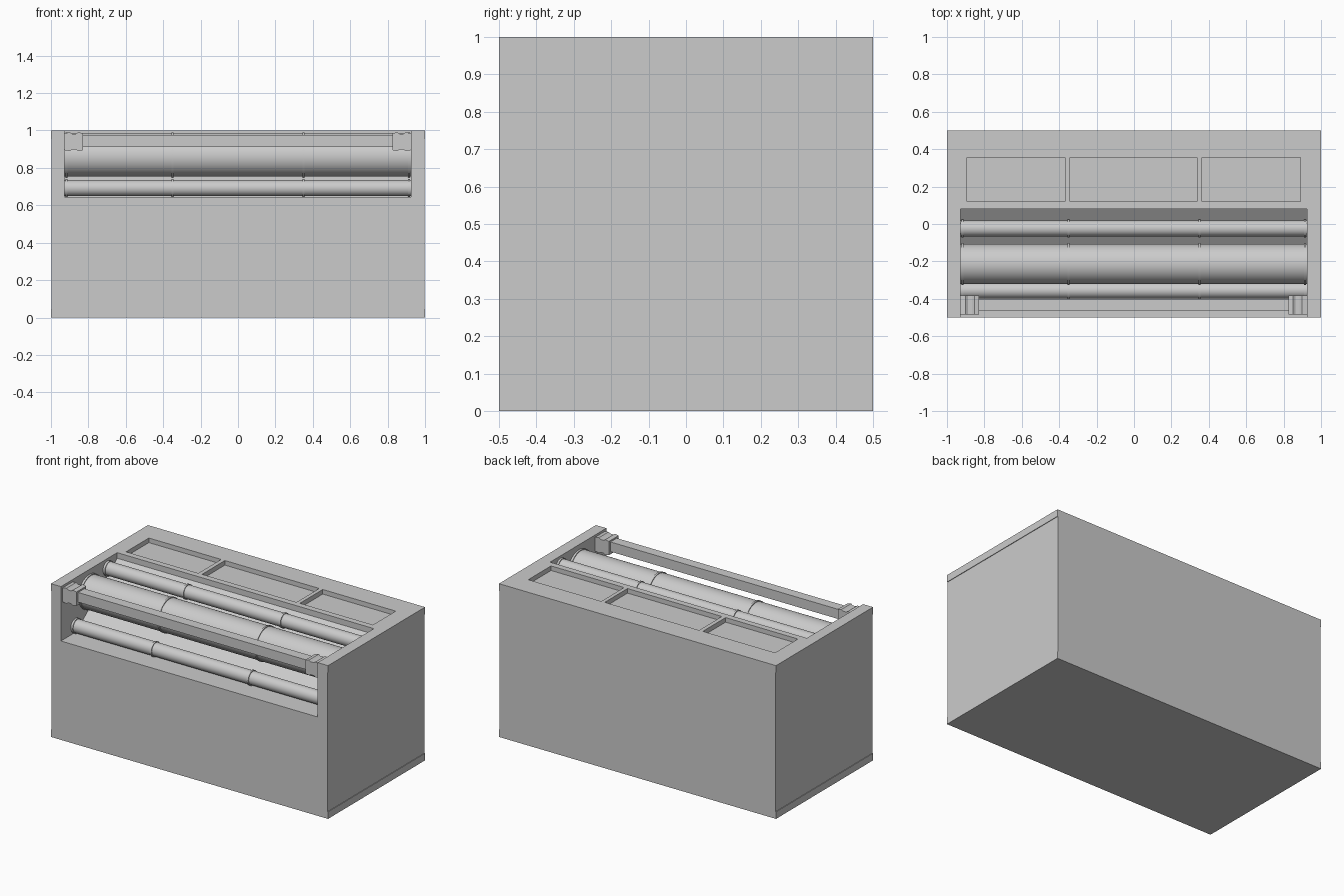
import bpy
import bmesh
from math import pi, sin, cos

old = bpy.data.objects.get("Cube")
if old:
    bpy.data.objects.remove(old, do_unlink=True)

GREY = (0.6, 0.6, 0.6, 1)
grey = bpy.data.materials.new("plain_grey")
grey.use_nodes = True
grey.diffuse_color = GREY
grey.node_tree.nodes["Principled BSDF"].inputs["Base Color"].default_value = GREY


def finish(name, bm):
    bmesh.ops.recalc_face_normals(bm, faces=bm.faces)
    mesh = bpy.data.meshes.new(name)
    bm.to_mesh(mesh)
    bm.free()
    mesh.materials.append(grey)
    obj = bpy.data.objects.new(name, mesh)
    bpy.context.collection.objects.link(obj)
    return obj


def prism(name, outline, place, start, end):
    """Extrude a flat outline from start to end; place maps (a, b, depth) to xyz."""
    bm = bmesh.new()
    rings = [[bm.verts.new(place(a, b, d)) for a, b in outline] for d in (start, end)]
    bm.faces.new(rings[0])
    bm.faces.new(rings[1])
    for i in range(len(outline)):
        j = (i + 1) % len(outline)
        bm.faces.new((rings[0][i], rings[0][j], rings[1][j], rings[1][i]))
    return finish(name, bm)


def along_x(a, b, d):
    return (d, a, b)


def along_y(a, b, d):
    return (a, d, b)


def box(name, x0, x1, y0, y1, z0, z1):
    return prism(name, [(y0, z0), (y1, z0), (y1, z1), (y0, z1)], along_x, x0, x1)


def activate(obj):
    bpy.ops.object.select_all(action="DESELECT")
    obj.select_set(True)
    bpy.context.view_layer.objects.active = obj


def cut(target, cutter):
    cutter.hide_render = True
    mod = target.modifiers.new("cut", "BOOLEAN")
    mod.operation = "DIFFERENCE"
    mod.solver = "EXACT"
    mod.object = cutter
    activate(target)
    bpy.ops.object.modifier_apply(modifier=mod.name)
    bpy.data.objects.remove(cutter, do_unlink=True)


# Solid case with an open trough whose floor slopes up to the back
LEFT, RIGHT = -0.928, 0.925
case = box("case", -1, 1, -0.5, 0.5, 0, 1)
trough = [(-0.6, 0.645), (-0.34, 0.645), (0.08, 0.963), (0.08, 1.1), (-0.6, 1.1)]
cut(case, prism("trough_cutter", trough, along_x, LEFT, RIGHT))

# Three shallow trays in the top
for x0, x1 in ((-0.892, -0.37), (-0.343, 0.338), (0.363, 0.89)):
    cut(case, box("tray_cutter", x0, x1, 0.12, 0.355, 0.97, 1.1))

# Side panels set in slightly between the top and bottom rims
for s in (-1, 1):
    cut(case, box("side_cutter", s * 0.996, s * 1.1, -0.6, 0.6, 0.046, 0.954))


# Rollers lying on the slope, with raised collars at the ends and joints
def roller(name, y, z, radius):
    collar = radius + 0.005
    profile = [(LEFT, 0), (LEFT, radius)]
    for x in (-0.917, -0.35, 0.35, 0.914):
        a, b = x - 0.006, x + 0.006
        profile += [(a, radius), (a, collar), (b, collar), (b, radius)]
    profile += [(RIGHT, radius), (RIGHT, 0)]
    bm = bmesh.new()
    verts = [bm.verts.new((x, y, z + r)) for x, r in profile]
    edges = [bm.edges.new(pair) for pair in zip(verts, verts[1:])]
    bmesh.ops.spin(bm, geom=verts + edges, cent=(0, y, z), axis=(1, 0, 0),
                   angle=2 * pi, steps=48, use_duplicate=False)
    bmesh.ops.remove_doubles(bm, verts=bm.verts, dist=0.0005)
    obj = finish(name, bm)
    activate(obj)
    bpy.ops.object.shade_smooth_by_angle()


roller("lower_roller", -0.355, 0.692, 0.043)
roller("main_roller", -0.213, 0.86, 0.107)
roller("upper_roller", -0.024, 0.94, 0.043)

# Front rail held by a grooved bracket at each end
box("front_rail", -0.835, 0.83, -0.465, -0.4, 0.912, 0.975)
half = [(0, 0.985), (0.028, 0.99), (0.04, 0.982), (0.062, 0.982), (0.074, 0.99), (0.1, 0.985)]
outline = half + [(u, 1.88 - z) for u, z in reversed(half)]
for name, edge, s in (("right_bracket", LEFT, 1), ("left_bracket", RIGHT, -1)):
    prism(name, [(edge + s * u, z) for u, z in outline], along_y, -0.483, -0.383)
